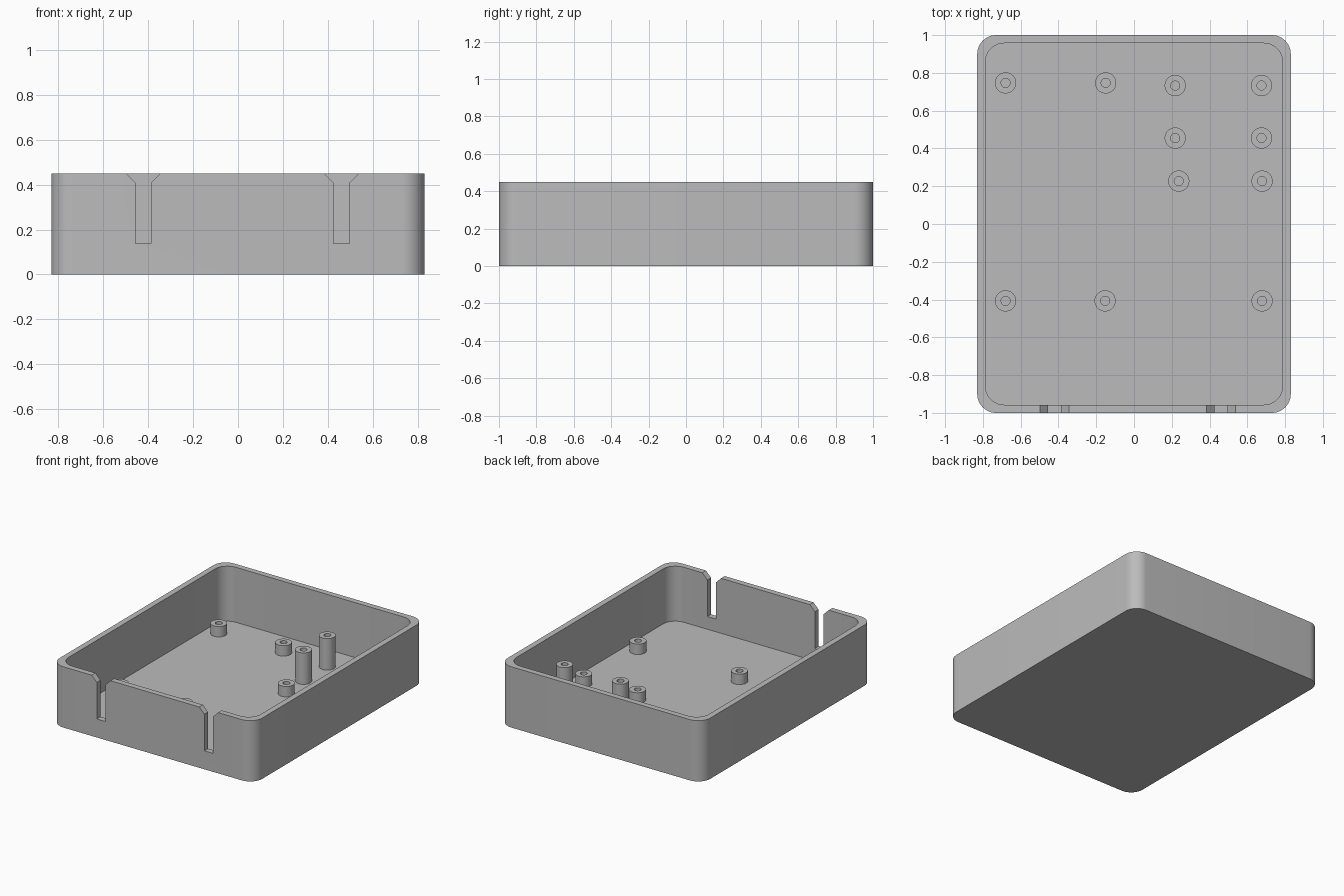
import bpy
import bmesh
from math import cos, sin, pi, radians

cube = bpy.data.objects.get("Cube")
if cube:
    bpy.data.objects.remove(cube, do_unlink=True)

HALF_X, HALF_Y, HEIGHT = 0.83, 1.0, 0.45
WALL, FLOOR, CORNER = 0.043, 0.043, 0.1

grey = bpy.data.materials.new("plain grey")
grey.use_nodes = True
GREY = (0.5, 0.5, 0.5, 1)
grey.diffuse_color = GREY
grey.node_tree.nodes["Principled BSDF"].inputs["Base Color"].default_value = GREY


def finish(name, bm):
    """Turn a bmesh into a linked grey object."""
    bmesh.ops.recalc_face_normals(bm, faces=bm.faces)
    mesh = bpy.data.meshes.new(name)
    bm.to_mesh(mesh)
    bm.free()
    mesh.materials.append(grey)
    obj = bpy.data.objects.new(name, mesh)
    bpy.context.collection.objects.link(obj)
    return obj


def prism(name, outline, offset):
    """Extrude a closed outline along an offset."""
    bm = bmesh.new()
    face = bm.faces.new([bm.verts.new(p) for p in outline])
    top = bmesh.ops.extrude_face_region(bm, geom=[face])["geom"]
    bmesh.ops.translate(bm, vec=offset,
                        verts=[v for v in top if isinstance(v, bmesh.types.BMVert)])
    return finish(name, bm)


def rounded_box(name, hx, hy, z0, z1, r, steps=12):
    outline = []
    corners = [(1, 1), (-1, 1), (-1, -1), (1, -1)]
    for quarter, (sx, sy) in enumerate(corners):
        for i in range(steps + 1):
            a = (quarter + i / steps) * pi / 2
            outline.append((sx * (hx - r) + r * cos(a), sy * (hy - r) + r * sin(a), z0))
    return prism(name, outline, (0, 0, z1 - z0))


def activate(obj):
    bpy.ops.object.select_all(action='DESELECT')
    obj.select_set(True)
    bpy.context.view_layer.objects.active = obj


def cut(obj, cutter):
    mod = obj.modifiers.new("cut", 'BOOLEAN')
    mod.operation, mod.solver, mod.object = 'DIFFERENCE', 'EXACT', cutter
    activate(obj)
    bpy.ops.object.modifier_apply(modifier=mod.name)
    bpy.data.objects.remove(cutter, do_unlink=True)


def smooth(obj):
    activate(obj)
    bpy.ops.object.shade_smooth_by_angle(angle=radians(30))


# Open tray with rounded corners
tray = rounded_box("tray", HALF_X, HALF_Y, 0, HEIGHT, CORNER)
cut(tray, rounded_box("cavity", HALF_X - WALL, HALF_Y - WALL, FLOOR, HEIGHT + 0.1, CORNER))

# Cable slots in the front wall, flared at the rim
for x in (-0.421, 0.46):
    half = [(0.035, 0.137), (0.035, 0.408), (0.077, HEIGHT), (0.077, HEIGHT + 0.05)]
    side = [(x + w, -HALF_Y - 0.05, z) for w, z in half]
    other = [(x - w, -HALF_Y - 0.05, z) for w, z in reversed(half)]
    cut(tray, prism("slot", side + other, (0, WALL + 0.08, 0)))
smooth(tray)


# Hollow screw posts
def post(name, x, y, top, outer=0.056, inner=0.024, sides=32):
    bm = bmesh.new()
    base = FLOOR - 0.005
    profile = [(outer, base), (outer, top), (inner, top), (inner, FLOOR + 0.002)]
    rings = [[bm.verts.new((x + r * cos(2 * pi * i / sides), y + r * sin(2 * pi * i / sides), z))
              for i in range(sides)] for r, z in profile]
    for low, high in zip(rings, rings[1:]):
        for i in range(sides):
            j = (i + 1) % sides
            bm.faces.new((low[i], low[j], high[j], high[i]))
    bm.faces.new(rings[0])
    bm.faces.new(rings[-1])
    smooth(finish(name, bm))


SHORT, TALL = 0.12, 0.276
short_posts = [(-0.68, 0.747), (-0.15, 0.747), (-0.68, -0.407), (-0.153, -0.407),
               (0.678, -0.407), (0.237, 0.227), (0.678, 0.227)]
tall_posts = [(x, y) for x in (0.218, 0.675) for y in (0.733, 0.455)]
for i, (x, y) in enumerate(short_posts, 1):
    post(f"short_post_{i}", x, y, SHORT)
for i, (x, y) in enumerate(tall_posts, 1):
    post(f"tall_post_{i}", x, y, TALL)
